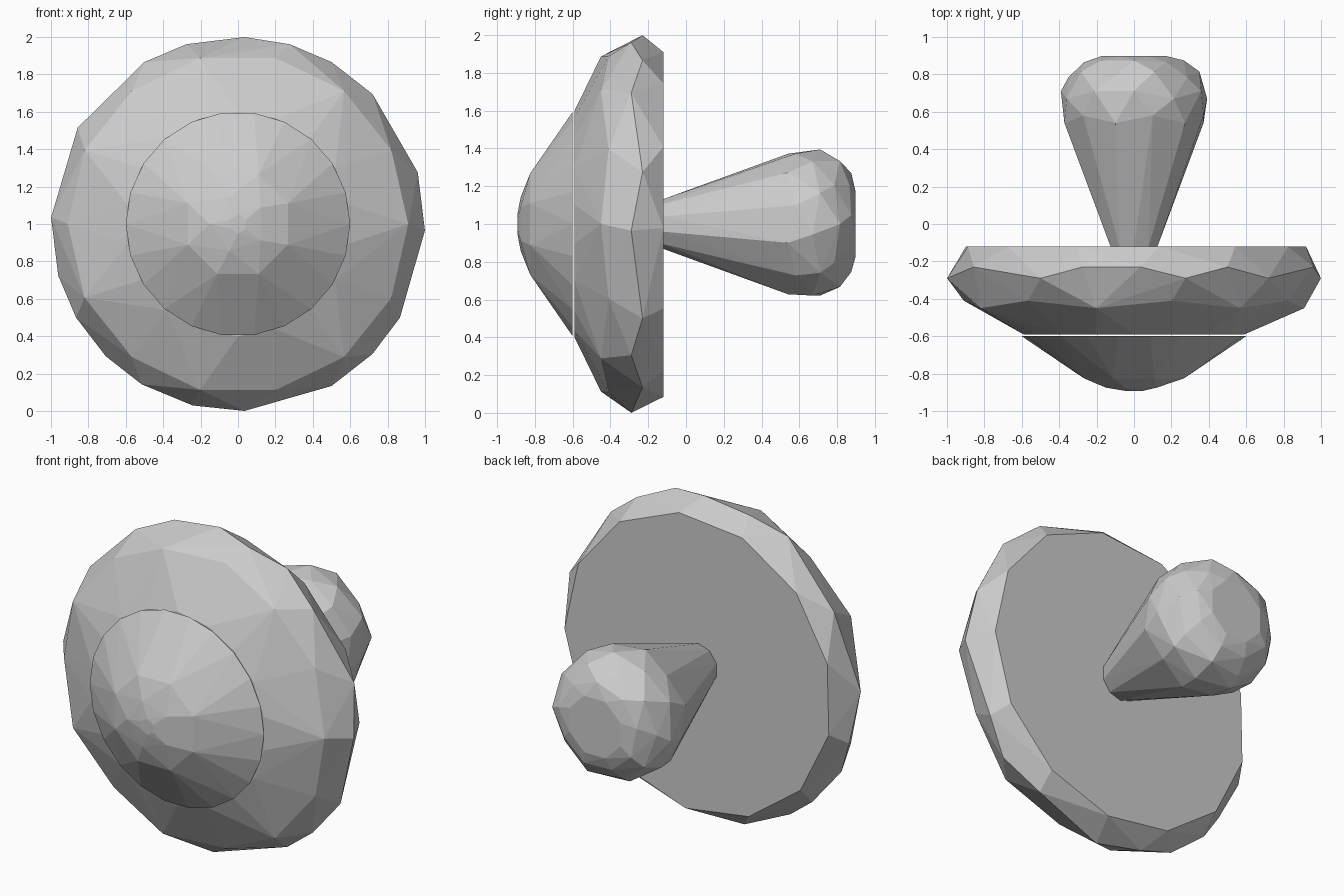
import bpy
import bmesh
import random
from math import sin, cos, radians, tau

random.seed(4)
if "Cube" in bpy.data.objects:
    bpy.data.objects.remove(bpy.data.objects["Cube"], do_unlink=True)

# Single plain material
grey = bpy.data.materials.new("plain grey")
grey.use_nodes = True
colour = (0.6, 0.6, 0.6, 1)
grey.diffuse_color = colour
grey.node_tree.nodes["Principled BSDF"].inputs["Base Color"].default_value = colour

CENTRE_Z = 1.0


def even(count, turn=0.0):
    """Evenly spaced angles, measured from straight up."""
    return [tau * (i + turn) / count for i in range(count)]


def faceted_part(name, rings):
    """Chiselled solid around the y axis; each ring is (y, radius, angles, wobble)."""
    bm = bmesh.new()
    for y, radius, angles, wobble in rings:
        for i, a in enumerate(angles):
            depth = y + wobble * (-1) ** i
            bm.verts.new((radius * sin(a), depth, CENTRE_Z + radius * cos(a)))
    hull = bmesh.ops.convex_hull(bm, input=bm.verts[:])
    loose = [v for v in bm.verts if not v.link_faces]
    bmesh.ops.delete(bm, geom=loose, context='VERTS')
    bmesh.ops.dissolve_limit(bm, angle_limit=radians(1), verts=bm.verts[:], edges=bm.edges[:])
    bmesh.ops.recalc_face_normals(bm, faces=bm.faces[:])
    mesh = bpy.data.meshes.new(name)
    bm.to_mesh(mesh)
    bm.free()
    mesh.materials.append(grey)
    part = bpy.data.objects.new(name, mesh)
    bpy.context.collection.objects.link(part)
    return part


# Wide disc with an unevenly cut rim and a flat back
rim = [radians(d) for d in (2, 16, 30, 46, 74, 92, 120, 134, 150, 178,
                            194, 211, 225, 240, 254, 272, 301, 330, 344)]
faceted_part("disc", [
    (-0.12, 0.92, even(13, 0.3), 0),
    (-0.26, 1.0, rim, 0.03),
    (-0.43, 0.91, even(14, 0.5), 0.02),
    (-0.59, 0.6, even(18), 0),
])

# Blunt cone on the front
faceted_part("front_cone", [
    (-0.6, 0.6, even(22, 0.5), 0),
    (-0.81, 0.29, even(16), 0.015),
    (-0.87, 0.15, even(10, 0.5), 0.005),
    (-0.893, 0.05, even(6), 0),
])

# Bulbous handle on the back
faceted_part("back_handle", [
    (-0.125, 0.13, even(10), 0),
    (0.56, 0.385, even(12, 0.5), 0.02),
    (0.69, 0.395, even(11), 0.02),
    (0.8, 0.35, even(10, 0.5), 0.015),
    (0.87, 0.27, even(9), 0.005),
    (0.897, 0.19, even(8, 0.5), 0),
])
